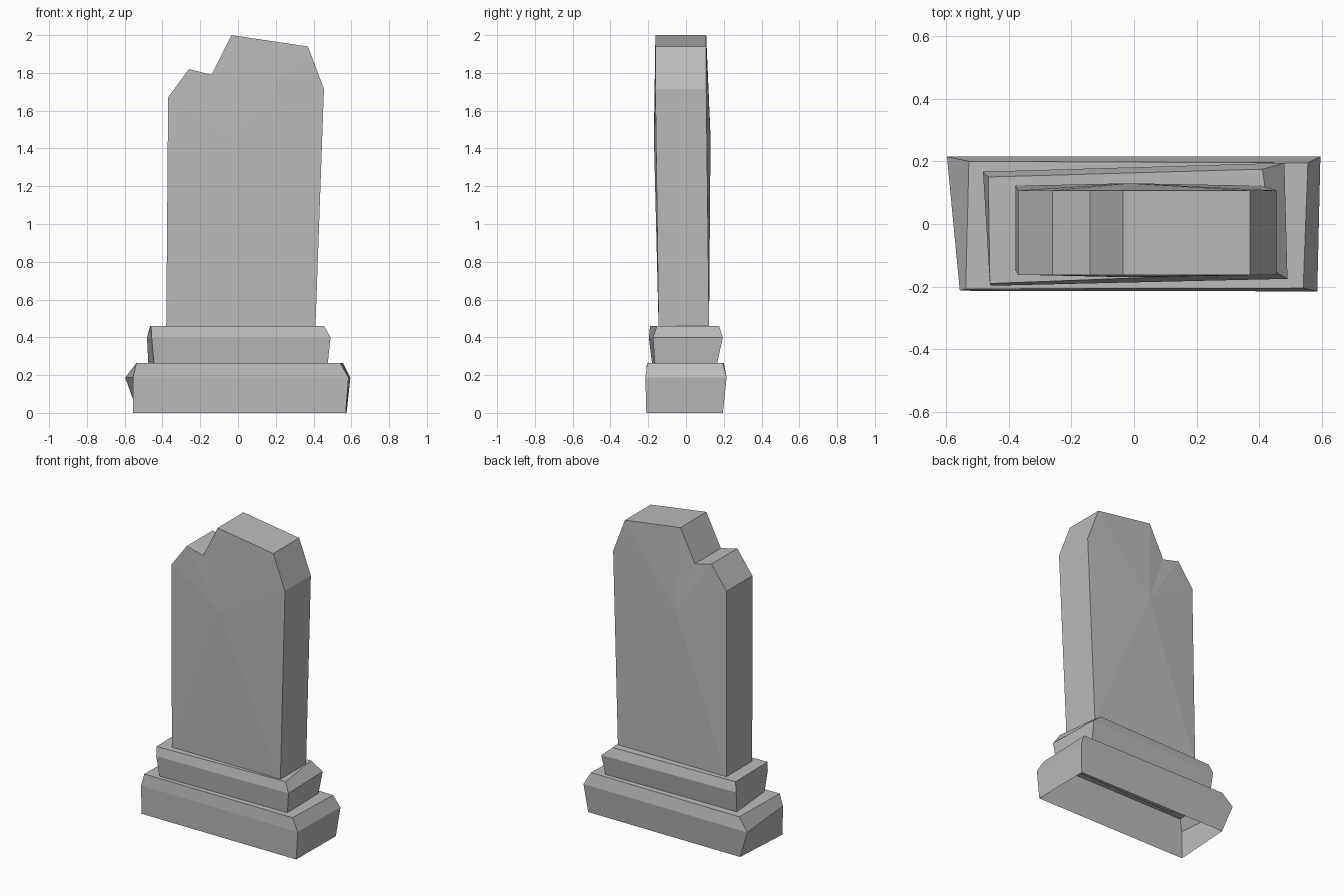
import bpy, bmesh

if "Cube" in bpy.data.objects:
    bpy.data.objects.remove(bpy.data.objects["Cube"])

stone = bpy.data.materials.new("grey stone")
stone.diffuse_color = (0.5, 0.5, 0.5, 1)
stone.use_nodes = True
stone.node_tree.nodes["Principled BSDF"].inputs["Base Color"].default_value = stone.diffuse_color


def finish(bm, name):
    bmesh.ops.recalc_face_normals(bm, faces=bm.faces)
    mesh = bpy.data.meshes.new(name)
    bm.to_mesh(mesh)
    bm.free()
    mesh.materials.append(stone)
    obj = bpy.data.objects.new(name, mesh)
    bpy.context.collection.objects.link(obj)


def bridge(bm, a, b):
    for i in range(len(a)):
        j = (i + 1) % len(a)
        bm.faces.new((a[i], a[j], b[j], b[i]))


def plinth(name, rings):
    """Stack of four-cornered rings (front left, front right, back right,
    back left), open underneath and capped on top."""
    bm = bmesh.new()
    loops = [[bm.verts.new((x, y, z)) for x, y in pts] for z, pts in rings]
    for low, high in zip(loops, loops[1:]):
        bridge(bm, low, high)
    bm.faces.new(loops[-1])
    finish(bm, name)


# Wide lower plinth with uneven chamfer
plinth("lower_plinth", [
    (0.0, [(-.555, -.21), (.57, -.21), (.575, .195), (-.53, .195)]),
    (0.187, [(-.556, -.213), (.585, -.215), (.595, .215), (-.597, .215)]),
    (0.265, [(-.537, -.207), (.54, -.205), (.555, .195), (-.527, .2)]),
])

# Narrower upper plinth
plinth("upper_plinth", [
    (0.263, [(-.445, -.18), (.475, -.165), (.47, .165), (-.475, .15)]),
    (0.4, [(-.457, -.197), (.49, -.175), (.48, .195), (-.482, .167)]),
    (0.46, [(-.46, -.19), (.455, -.155), (.41, .175), (-.465, .15)]),
])

# Upright slab with a broken top and slightly bulging front and back
outline = [(-.38, .455), (.41, .455), (.455, 1.715), (.37, 1.94),
           (-.035, 2.0), (-.14, 1.79), (-.26, 1.82), (-.37, 1.67)]
bm = bmesh.new()
sides = []
for y_low, y_high, y_mid in ((-.145, -.162, -.17), (.122, .107, .13)):
    loop = [bm.verts.new((x, y_low if z < 1 else y_high, z)) for x, z in outline]
    centre = bm.verts.new((-.015, y_mid, 1.46))
    for i in range(len(loop)):
        bm.faces.new((loop[i], loop[(i + 1) % len(loop)], centre))
    sides.append(loop)
bridge(bm, *sides)
finish(bm, "headstone_slab")
